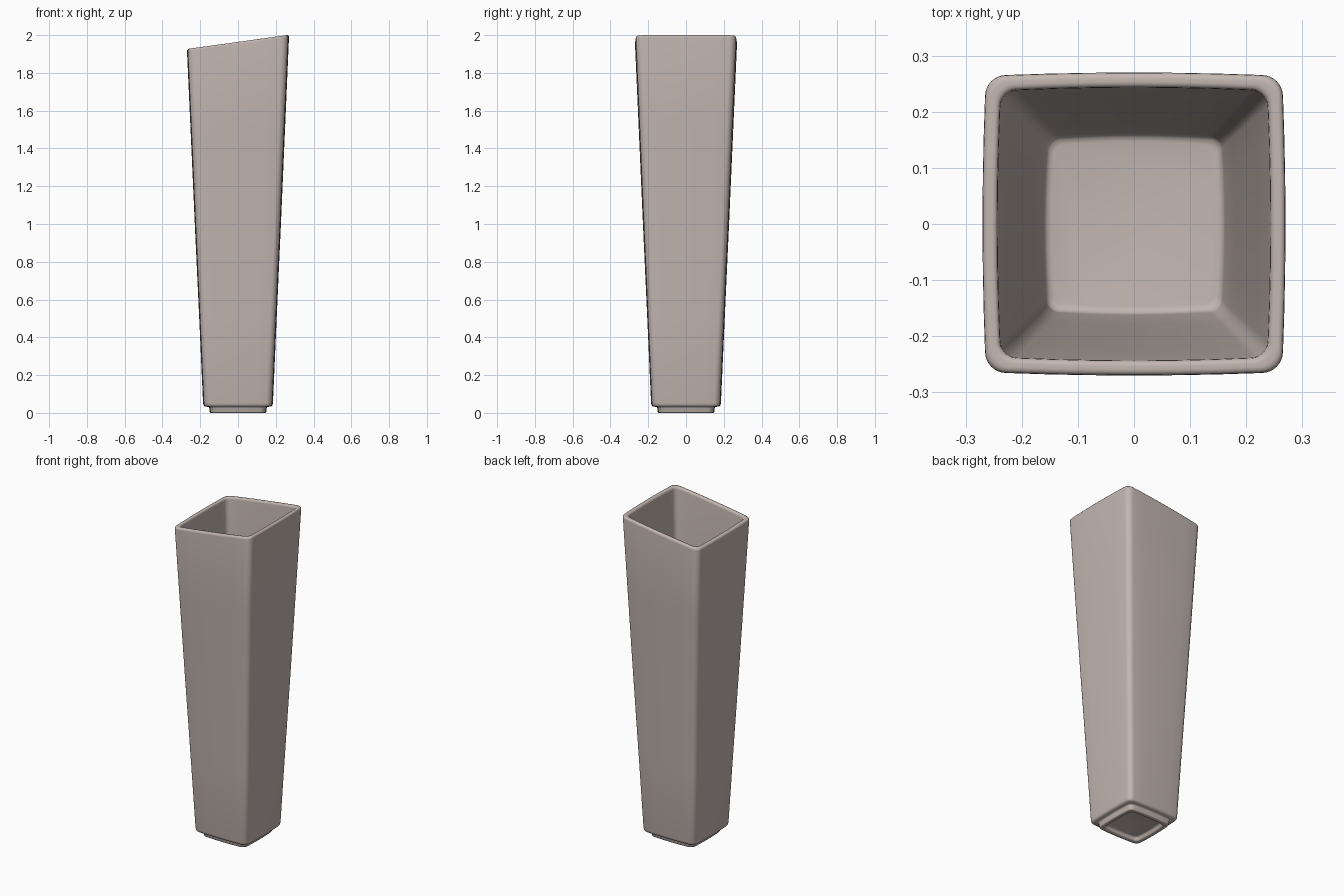
import bpy, bmesh
from math import sin, cos, pi

if "Cube" in bpy.data.objects:
    bpy.data.objects.remove(bpy.data.objects["Cube"], do_unlink=True)

SLOPE = 0.139      # tilt of the mouth, rising toward +x
RIM_Z = 1.964      # rim height at the centre
BULGE = 0.006      # gentle outward bow of each side
CORNER_STEPS = 6
SIDE_STEPS = 6


def rounded_square(half, radius):
    """Rounded square outline with slightly bowed sides."""
    points = []
    c = half - radius
    for side in range(4):
        a0 = side * pi / 2
        # corner arc, then the straight run to the next corner
        local = [(c + radius * cos(i * pi / 2 / CORNER_STEPS),
                  c + radius * sin(i * pi / 2 / CORNER_STEPS))
                 for i in range(CORNER_STEPS + 1)]
        local += [(c - 2 * c * i / SIDE_STEPS, half) for i in range(1, SIDE_STEPS)]
        points += [(x * cos(a0) - y * sin(a0), x * sin(a0) + y * cos(a0))
                   for x, y in local]
    return [(x - BULGE * (x / half) * (y / half) ** 2,
             y - BULGE * (y / half) * (x / half) ** 2) for x, y in points]


# Section from the underside recess, around the wall, to the inner floor:
# half width, height, corner radius
profile = [
    (0.110, 0.022, 0.015), (0.116, 0.020, 0.018), (0.120, 0.014, 0.020),
    (0.122, 0.005, 0.021), (0.126, 0.001, 0.022), (0.130, 0.000, 0.022),
    (0.143, 0.000, 0.025), (0.148, 0.002, 0.026), (0.150, 0.006, 0.027),
    (0.152, 0.026, 0.027), (0.154, 0.030, 0.027), (0.158, 0.032, 0.027),
    (0.172, 0.033, 0.028), (0.179, 0.036, 0.029), (0.183, 0.042, 0.030),
    (0.185, 0.052, 0.030), (0.205, 0.50, 0.031), (0.228, 1.00, 0.032),
    (0.250, 1.50, 0.033), (0.270, RIM_Z - 0.013, 0.035),
    (0.269, RIM_Z - 0.006, 0.035), (0.265, RIM_Z - 0.001, 0.034),
    (0.260, RIM_Z, 0.033), (0.253, RIM_Z, 0.031),
    (0.248, RIM_Z - 0.001, 0.030), (0.244, RIM_Z - 0.006, 0.029),
    (0.243, RIM_Z - 0.013, 0.028), (0.223, 1.50, 0.026),
    (0.201, 1.00, 0.024), (0.179, 0.50, 0.022), (0.162, 0.085, 0.021),
    (0.160, 0.076, 0.021), (0.155, 0.070, 0.020), (0.147, 0.068, 0.018),
]

# Vase body lofted through the section rings
bm = bmesh.new()
rings = []
for half, z, radius in profile:
    tilt = SLOPE * z / RIM_Z if z > 0.3 else 0
    rings.append([bm.verts.new((x, y, z + tilt * x))
                  for x, y in rounded_square(half, radius)])
for low, high in zip(rings, rings[1:]):
    n = len(low)
    for i in range(n):
        j = (i + 1) % n
        bm.faces.new((low[i], low[j], high[j], high[i]))
bm.faces.new(rings[0])
bm.faces.new(rings[-1])
bmesh.ops.recalc_face_normals(bm, faces=bm.faces)

mesh = bpy.data.meshes.new("vase")
bm.to_mesh(mesh)
bm.free()
vase = bpy.data.objects.new("vase", mesh)
bpy.context.collection.objects.link(vase)

# Glazed ceramic colour
color = (0.54, 0.465, 0.435, 1)
mat = bpy.data.materials.new("warm grey ceramic")
mat.use_nodes = True
mat.diffuse_color = color
mat.node_tree.nodes["Principled BSDF"].inputs["Base Color"].default_value = color
mesh.materials.append(mat)

bpy.ops.object.select_all(action="DESELECT")
vase.select_set(True)
bpy.context.view_layer.objects.active = vase
bpy.ops.object.shade_smooth_by_angle(angle=pi / 3)
